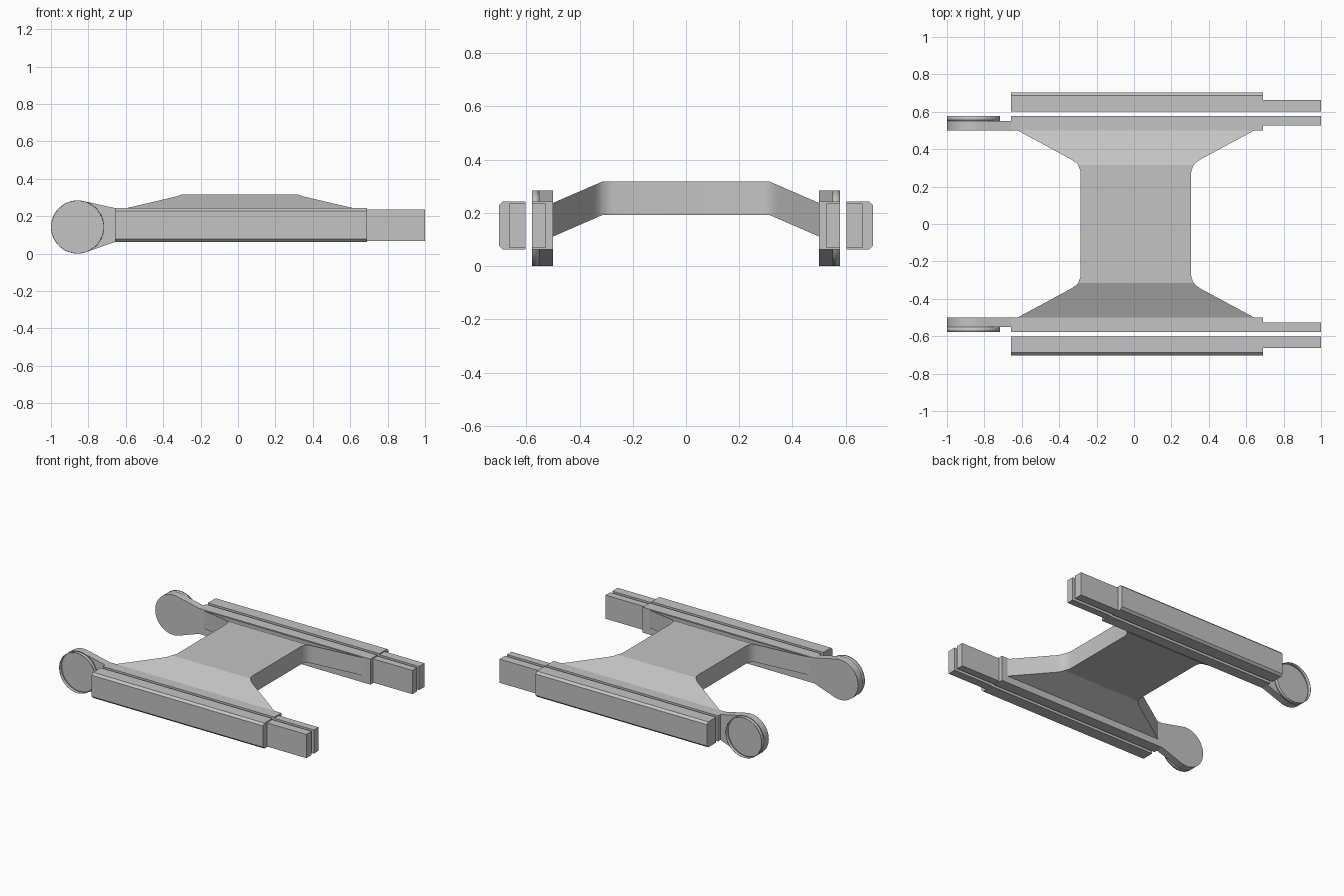
import bpy, bmesh, math

if "Cube" in bpy.data.objects:
    bpy.data.objects.remove(bpy.data.objects["Cube"])

grey = bpy.data.materials.new("plain_grey")
grey.use_nodes = True
colour = (0.55, 0.55, 0.55, 1)
grey.diffuse_color = colour
grey.node_tree.nodes["Principled BSDF"].inputs["Base Color"].default_value = colour


def skin(name, rings, caps=True, smooth=False):
    """Join matching closed rings of points into one surface."""
    bm = bmesh.new()
    loops = [[bm.verts.new(p) for p in ring] for ring in rings]
    for a, b in zip(loops, loops[1:]):
        for i in range(len(a)):
            j = (i + 1) % len(a)
            bm.faces.new((a[i], a[j], b[j], b[i]))
    if caps:
        bm.faces.new(loops[0])
        bm.faces.new(loops[-1])
    bmesh.ops.recalc_face_normals(bm, faces=bm.faces)
    mesh = bpy.data.meshes.new(name)
    bm.to_mesh(mesh)
    bm.free()
    mesh.materials.append(grey)
    obj = bpy.data.objects.new(name, mesh)
    bpy.context.collection.objects.link(obj)
    if smooth:
        bpy.ops.object.select_all(action="DESELECT")
        obj.select_set(True)
        bpy.context.view_layer.objects.active = obj
        bpy.ops.object.shade_smooth_by_angle(angle=math.radians(21))
    return obj


def along_x(name, x0, x1, section):
    return skin(name, [[(x, y, z) for y, z in section] for x in (x0, x1)])


def along_y(name, y0, y1, outline, caps=True):
    return skin(name, [[(x, y, z) for x, z in outline] for y in (y0, y1)], caps, True)


def rect(y0, y1, z0, z1):
    return [(y0, z0), (y1, z0), (y1, z1), (y0, z1)]


def arc(start, end, steps):
    angles = [math.radians(start + (end - start) * i / steps) for i in range(steps + 1)]
    return [(-0.858 + 0.142 * math.cos(a), 0.142 + 0.142 * math.sin(a)) for a in angles]


BACK, FRONT = -0.657, 0.69
LOW, HIGH = 0.062, 0.243
C = 0.015  # chamfer on the outer rail

for s, side in ((-1, "front"), (1, "rear")):
    # Chamfered outer rail and its narrower tongue
    section = [(0.602, LOW), (0.703 - C, LOW), (0.703, LOW + C),
               (0.703, HIGH - C), (0.703 - C, HIGH), (0.602, HIGH)]
    along_x(side + "_outer_rail", BACK, FRONT, [(s * y, z) for y, z in section])
    along_x(side + "_outer_tongue", FRONT, 1, rect(s * 0.602, s * 0.662, 0.067, 0.235))

    # Inner rail and tongue
    along_x(side + "_inner_rail", BACK, FRONT, rect(s * 0.5, s * 0.578, LOW, HIGH))
    along_x(side + "_inner_tongue", FRONT, 1, rect(s * 0.527, s * 0.578, 0.067, 0.235))

    # Round-ended arm with a thin rim around its recessed outer face
    arm = arc(76, 284, 36) + [(BACK, LOW), (BACK, HIGH)]
    along_y(side + "_round_arm", s * 0.5, s * 0.552, arm)
    rim = along_y(side + "_round_rim", s * 0.552, s * 0.578, arc(0, 360, 60)[:-1], False)
    shell = rim.modifiers.new("thin_wall", "SOLIDIFY")
    shell.thickness = 0.003

# Raised bridge: narrow waist flaring out and down to both rails
half = [(0.27, 0.295), (0.29, 0.298), (0.315, 0.309),
        (0.33, 0.323), (0.345, 0.345), (0.503, 0.638)]
rings = []
for y, w in [(-y, w) for y, w in reversed(half)] + half:
    drop = max(0, abs(y) - 0.315) * 0.433
    top, bottom = 0.317 - drop, 0.191 - drop
    x0, x1 = 0.01 - w, 0.01 + w
    rings.append([(x0, y, bottom), (x1, y, bottom), (x1, y, top), (x0, y, top)])
skin("bridge", rings, smooth=True)
